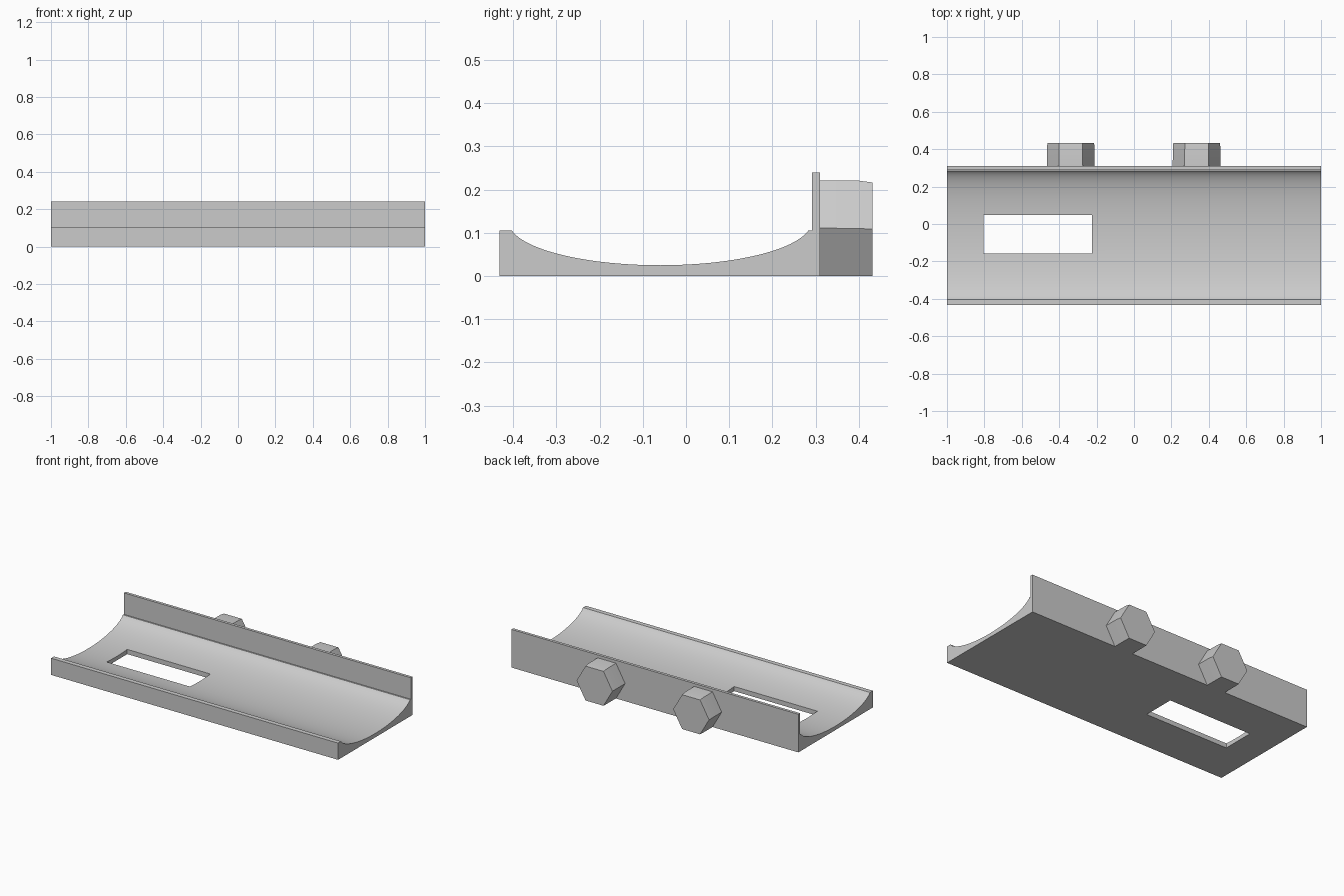
import bpy
import bmesh
from math import sin, cos, asin, radians, pi

if "Cube" in bpy.data.objects:
    bpy.data.objects.remove(bpy.data.objects["Cube"], do_unlink=True)

grey = bpy.data.materials.new("light_grey")
grey.use_nodes = True
grey.diffuse_color = (0.6, 0.6, 0.6, 1)
grey.node_tree.nodes["Principled BSDF"].inputs["Base Color"].default_value = (0.6, 0.6, 0.6, 1)


def loft(name, rings):
    """Skin a list of closed rings and cap both ends."""
    bm = bmesh.new()
    loops = [[bm.verts.new(p) for p in ring] for ring in rings]
    n = len(loops[0])
    for a, b in zip(loops, loops[1:]):
        for i in range(n):
            j = (i + 1) % n
            bm.faces.new((a[i], a[j], b[j], b[i]))
    bm.faces.new(loops[0])
    bm.faces.new(loops[-1])
    bmesh.ops.recalc_face_normals(bm, faces=bm.faces)
    mesh = bpy.data.meshes.new(name)
    bm.to_mesh(mesh)
    bm.free()
    mesh.materials.append(grey)
    obj = bpy.data.objects.new(name, mesh)
    bpy.context.collection.objects.link(obj)
    return obj


def activate(obj):
    bpy.ops.object.select_all(action="DESELECT")
    obj.select_set(True)
    bpy.context.view_layer.objects.active = obj


# Tray: front lip, elliptical trough, small ledge and back wall
rim = 0.105
steps = 48
limit = asin(0.98)
trough = []
for k in range(steps + 1):
    t = -limit + 2 * limit * k / steps
    trough.append((-0.06 + 0.35 * sin(t), 0.125 - 0.1 * cos(t)))
profile = [(-0.432, 0), (-0.432, rim)] + trough
profile += [(0.292, rim), (0.292, 0.24), (0.31, 0.24), (0.31, 0)]
tray = loft("tray", [[(x, y, z) for y, z in profile] for x in (-1, 1)])

# Rectangular opening through the trough floor
corners = [(-0.805, -0.158), (-0.225, -0.158), (-0.225, 0.047), (-0.805, 0.047)]
cutter = loft("opening_cutter", [[(x, y, z) for x, y in corners] for z in (-0.1, 0.3)])
cutter.hide_render = True
cut = tray.modifiers.new("opening", "BOOLEAN")
cut.operation = "DIFFERENCE"
cut.solver = "EXACT"
cut.object = cutter
activate(tray)
bpy.ops.object.modifier_apply(modifier=cut.name)
bpy.data.objects.remove(cutter, do_unlink=True)
bpy.ops.object.shade_smooth_by_angle(angle=radians(25))

# Hexagonal bosses on the back wall, tapering slightly outward
for side, cx in (("right", -0.338), ("left", 0.335)):
    rings = []
    for y, r in ((0.31, 0.128), (0.40, 0.1275), (0.432, 0.125)):
        rings.append([(cx + r * cos(i * pi / 3), y, r * (sin(pi / 3) + sin(i * pi / 3)))
                      for i in range(6)])
    boss = loft("hex_boss_" + side, rings)
    activate(boss)
    bpy.ops.object.shade_smooth_by_angle(angle=radians(25))
